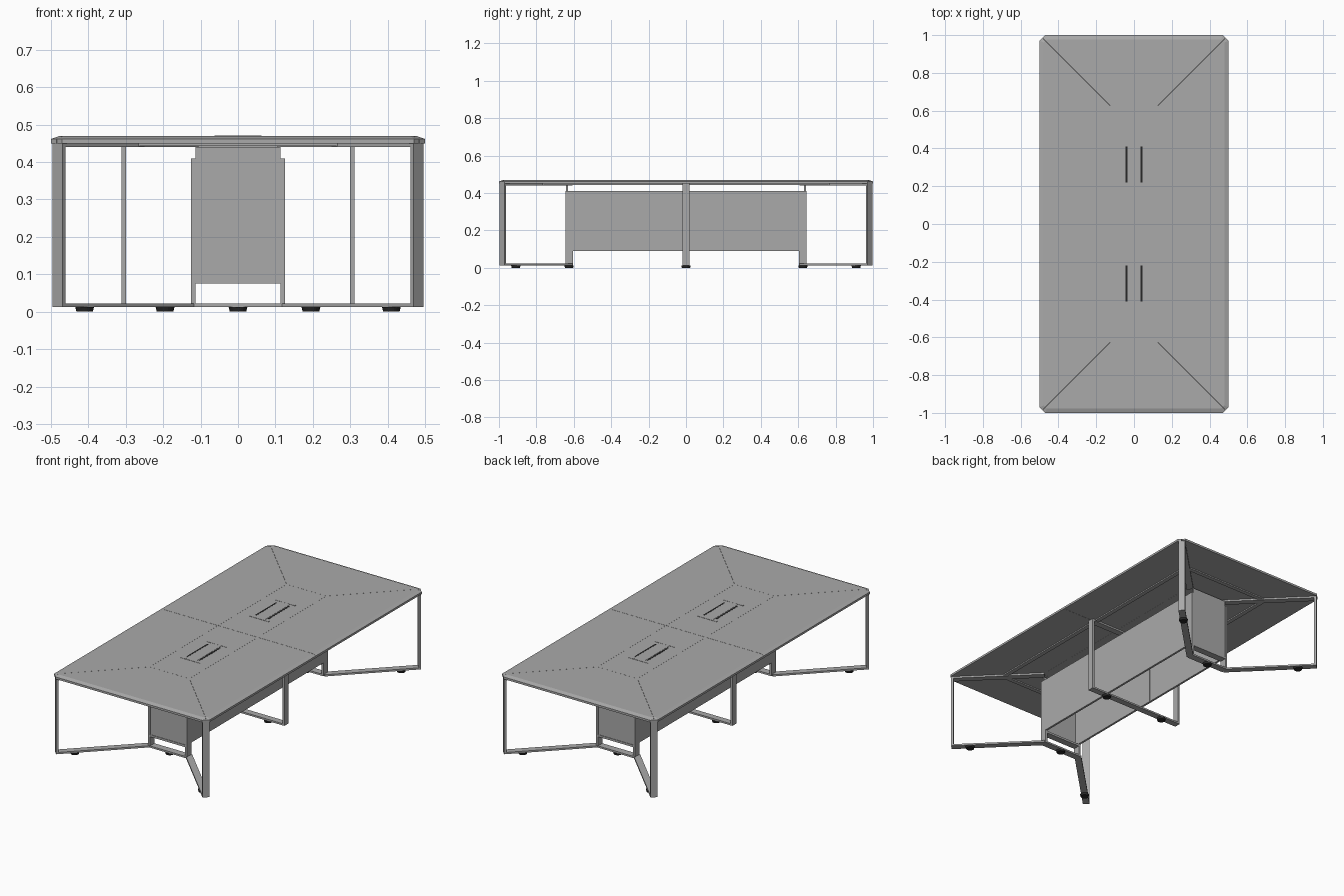
import bpy, bmesh, math
from mathutils import Matrix, Vector

if "Cube" in bpy.data.objects:
    bpy.data.objects.remove(bpy.data.objects["Cube"])


def material(name, v):
    m = bpy.data.materials.new(name)
    m.diffuse_color = (v, v, v, 1)
    m.use_nodes = True
    m.node_tree.nodes["Principled BSDF"].inputs["Base Color"].default_value = m.diffuse_color
    return m


GREY = material("grey", 0.4)
BLACK = material("black", 0.02)


def finish(name, bm, mat):
    bmesh.ops.recalc_face_normals(bm, faces=bm.faces)
    me = bpy.data.meshes.new(name)
    bm.to_mesh(me)
    bm.free()
    me.materials.append(mat)
    ob = bpy.data.objects.new(name, me)
    bpy.context.collection.objects.link(ob)
    return ob


def box(name, x, y, z, mat=GREY, rot=0.0):
    """Box from (min, max) ranges, turned about its own vertical axis."""
    bm = bmesh.new()
    size = [r[1] - r[0] for r in (x, y, z)]
    mid = Vector([(r[0] + r[1]) / 2 for r in (x, y, z)])
    mtx = Matrix.Translation(mid) @ Matrix.Rotation(rot, 4, 'Z') @ Matrix.Diagonal((*size, 1))
    bmesh.ops.create_cube(bm, size=1, matrix=mtx)
    return finish(name, bm, mat)


def centred(c, w):
    return (c - w / 2, c + w / 2)


def bar(name, p, q, w, z):
    """Flat bar between two plan points."""
    d = Vector(q) - Vector(p)
    c = (Vector(p) + Vector(q)) / 2
    return box(name, centred(c.x, d.length), centred(c.y, w), z, rot=math.atan2(d.y, d.x))


def loft(name, rings, mat=GREY):
    bm = bmesh.new()
    vs = [[bm.verts.new(p) for p in r] for r in rings]
    n = len(vs[0])
    for a, b in zip(vs, vs[1:]):
        for i in range(n):
            j = (i + 1) % n
            bm.faces.new((a[i], a[j], b[j], b[i]))
    bm.faces.new(vs[0])
    bm.faces.new(vs[-1])
    return finish(name, bm, mat)


# table top: mitred panels with a softened upper rim, (height, rim inset)
LEVELS = [(0.45, 0.0), (0.462, 0.0), (0.4695, 0.022)]
IX, IY, GAP = 0.127, 0.627, 0.0006


def side_panel(d):
    m = 0.7071 * d
    return [(0.5 - d, GAP), (0.5 - d, 0.97 - 0.414 * d), (0.485 - m, 0.985 - m - GAP),
            (IX + GAP, IY), (IX + GAP, GAP)]


def end_panel(d):
    m = 0.7071 * d
    half = [(0.47 - 0.414 * d, 1 - d), (0.485 - m - GAP, 0.985 - m), (IX, IY + GAP)]
    return half + [(-x, y) for x, y in reversed(half)]


for sy in (-1, 1):
    for sx in (-1, 1):
        loft("top_side_panel", [[(sx * x, sy * y, z) for x, y in side_panel(d)] for z, d in LEVELS])
    loft("top_end_panel", [[(x, sy * y, z) for x, y in end_panel(d)] for z, d in LEVELS])
    box("top_centre_panel", (-IX, IX), sorted((sy * GAP, sy * IY)), (0.45, 0.4695))

    # cable port: end caps, flap and dark brush slots
    cy = sy * 0.315
    box("port_flap", (-0.033, 0.033), centred(cy, 0.232), (0.465, 0.4708))
    for s in (-1, 1):
        box("port_end_cap", (-0.063, 0.063), centred(cy + s * 0.121, 0.009), (0.465, 0.471))
        box("port_slot", centred(s * 0.04, 0.009), centred(cy, 0.19), (0.465, 0.4702), BLACK)

# frame
W, T = 0.037, 0.012
LOW, HIGH = (0.012, 0.022), (0.44, 0.45)


def foot(x, y):
    bm = bmesh.new()
    bmesh.ops.create_cone(bm, cap_ends=True, segments=20, radius1=0.022, radius2=0.025,
                          depth=0.012, matrix=Matrix.Translation((x, y, 0.006)))
    finish("foot", bm, BLACK)


for sy in (-1, 1):
    for sx in (-1, 1):
        # corner post and splayed bars
        box("corner_post", centred(sx * 0.4785, T), centred(sy * 0.9785, W), (0.012, 0.45),
            rot=sx * sy * math.pi / 4)
        for nm, z in (("lower_splay_bar", LOW), ("upper_splay_bar", HIGH)):
            bar(nm, (sx * 0.48, sy * 0.98), (sx * 0.119, sy * 0.62), W, z)
        box("inner_post", centred(sx * 0.119, T), centred(sy * 0.625, 0.04), (0.012, 0.41))
        foot(sx * 0.41, sy * 0.91)
    # cross bars and end panel of the cable box
    box("lower_cross_bar", (-0.125, 0.125), centred(sy * 0.625, 0.04), LOW)
    box("middle_cross_bar", (-0.125, 0.125), centred(sy * 0.625, 0.04), (0.075, 0.087))
    box("box_end_panel", (-0.113, 0.113), centred(sy * 0.637, 0.01), (0.087, 0.44))
    box("under_top_cross_rail", (-0.28, 0.28), centred(sy * 0.78, 0.025), (0.443, 0.45))
    foot(0, sy * 0.625)

for sx in (-1, 1):
    # long cable box panels, middle leg posts, under-top rails
    for sy in (-1, 1):
        box("box_side_panel", centred(sx * 0.119, T), sorted((sy * 0.0005, sy * 0.643)), (0.09, 0.41))
    box("middle_post", centred(sx * 0.305, T), centred(0, W), (0.012, 0.45))
    box("under_top_long_rail", centred(sx * 0.28, 0.025), (-0.78, 0.78), (0.443, 0.45))
    foot(sx * 0.195, 0)

box("middle_lower_bar", (-0.305, 0.305), centred(0, W), LOW)
box("middle_upper_bar", (-0.305, 0.305), centred(0, W), HIGH)
